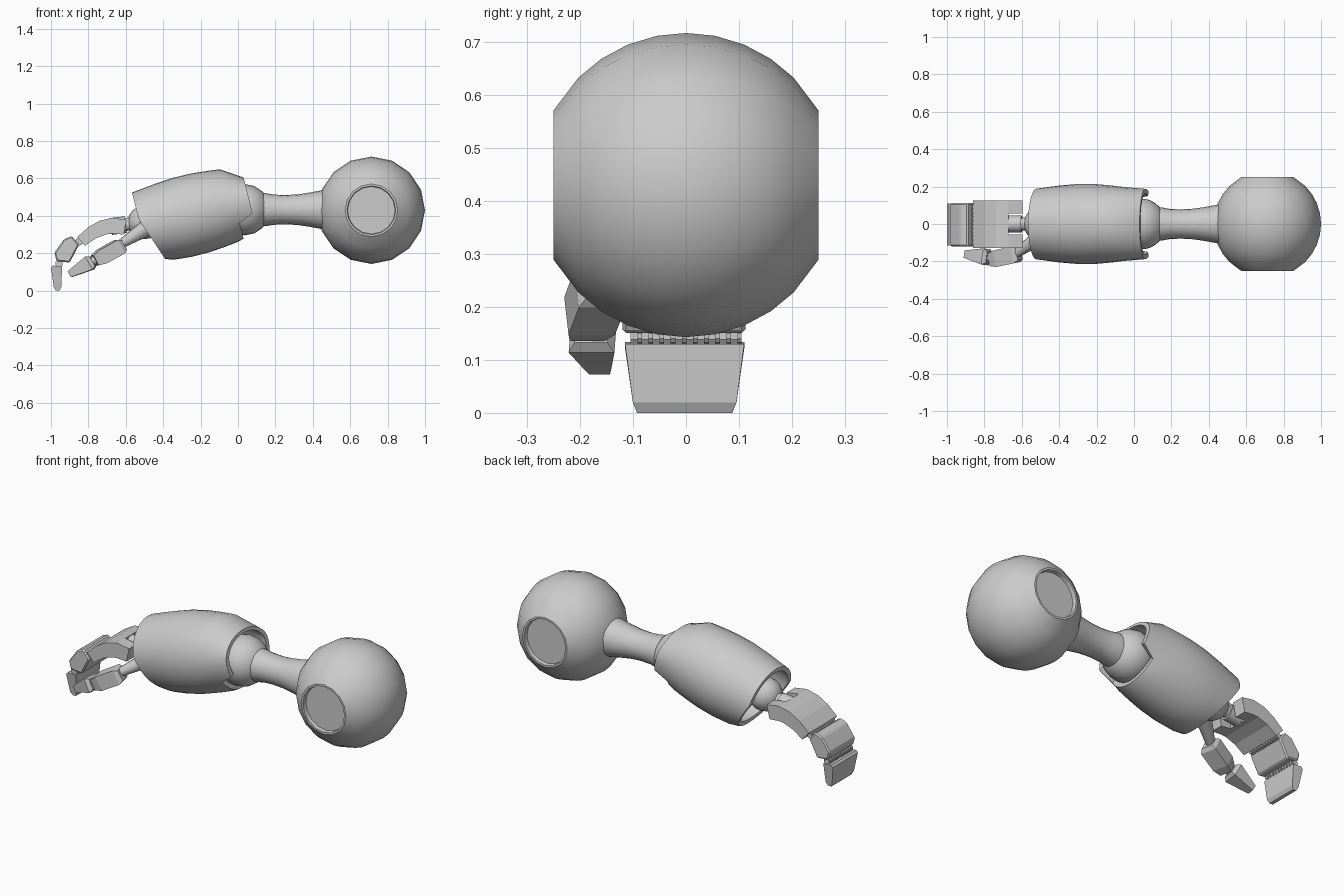
import bpy, math
from math import sin, cos, pi, sqrt
from mathutils import Vector

if "Cube" in bpy.data.objects:
    bpy.data.objects.remove(bpy.data.objects["Cube"])


def make(name, verts, faces, smooth=True, bevel=0):
    me = bpy.data.meshes.new(name)
    me.from_pydata([tuple(v) for v in verts], [], faces)
    import bmesh
    bm = bmesh.new()
    bm.from_mesh(me)
    bmesh.ops.remove_doubles(bm, verts=bm.verts, dist=1e-5)
    bmesh.ops.recalc_face_normals(bm, faces=bm.faces)
    bm.to_mesh(me)
    bm.free()
    ob = bpy.data.objects.new(name, me)
    bpy.context.collection.objects.link(ob)
    if smooth:
        me.polygons.foreach_set("use_smooth", [True] * len(me.polygons))
        me.set_sharp_from_angle(angle=math.radians(35))
    if bevel:
        m = ob.modifiers.new("edge", 'BEVEL')
        m.width, m.segments = bevel, 1
    return ob


def ring_faces(rows, n, closed=False):
    faces = []
    for i in range(rows if closed else rows - 1):
        a, b = i * n, ((i + 1) % rows) * n
        faces += [(a + j, a + (j + 1) % n, b + (j + 1) % n, b + j) for j in range(n)]
    return faces


def lathe(name, profile, origin, axis, n=16, phase=0.0, smooth=True, flat=1.0):
    """Revolve (distance along axis, radius) pairs about an axis."""
    o, a = Vector(origin), Vector(axis).normalized()
    side = a.cross(Vector((0, 0, 1))).normalized()
    up = side.cross(a)
    verts = []
    for t, r in profile:
        for j in range(n):
            w = 2 * pi * j / n + phase
            verts.append(o + a * t + up * r * cos(w) + side * r * sin(w) * flat)
    faces = ring_faces(len(profile), n)
    last = (len(profile) - 1) * n
    faces += [tuple(range(n)), tuple(range(last, last + n))]
    return make(name, verts, faces, smooth)


def ball(name, c, r, axis, limit=80, n=16):
    prof = [(r * sin(math.radians(d)), r * cos(math.radians(d)))
            for d in [limit * k / 6 for k in range(-6, 7)]]
    return lathe(name, prof, c, axis, n)


def slab(name, pts, y0, y1, bevel=0.007):
    """Extrude an x-z outline across y; a third value narrows that point."""
    mid, half, n = (y0 + y1) / 2, (y1 - y0) / 2, len(pts)
    verts = [(p[0], mid + s * half * (p[2] if len(p) > 2 else 1), p[1])
             for s in (-1, 1) for p in pts]
    faces = ring_faces(2, n) + [tuple(range(n)), tuple(range(n, 2 * n))]
    return make(name, verts, faces, False, bevel)


def rod(name, p, q, r0, r1):
    d = Vector(q) - Vector(p)
    return lathe(name, [(0, r0), (d.length, r1)], p, d, 12)


# Shoulder: ball cut flat at both sides with recessed discs
R, prof = 0.287, []
for y in (0, 0.055, 0.11, 0.16, 0.203, 0.25):
    prof.append((y, sqrt(R * R - y * y)))
prof += [(0.25, 0.13), (0.228, 0.127)]
prof = [(-t, r) for t, r in reversed(prof[1:])] + prof
lathe("shoulder_ball", prof, (0.713, 0, 0.43), (0, 1, 0))

# Upper arm bar, flared at both ends
lathe("upper_arm", [(0.08, 0.09), (0.15, 0.088), (0.19, 0.081), (0.25, 0.078),
                    (0.32, 0.082), (0.38, 0.091), (0.46, 0.106)],
      (0, 0, 0.433), (1, 0, 0), 20)
ball("elbow_ball", (0.035, 0, 0.433), 0.137, (0, 1, 0))

# Forearm shell: hollow tilted barrel with stepped elbow rim, slanted wrist rim
N = 32
origin, U, V = Vector((-0.2, 0, 0.42)), Vector((0.97, 0, 0.243)), Vector((-0.243, 0, 0.97))


def wrist_u(v):
    return -0.33 if v > 0.04 else -0.33 + 0.085 * (0.04 - v) / 0.236


def elbow_u(v):
    return 0.268 if v > -0.075 else 0.188


stations = [(wrist_u, 0.191, 1), (-0.2, 0.206, 1), (-0.1, 0.214, 1), (0, 0.213, 1),
            (0.08, 0.206, 1), (0.155, 0.197, 1), (elbow_u, 0.188, 0.66)]
verts = []
for shrink, rows in ((0, stations), (0.026, stations[::-1])):
    for u, r, top in rows:
        for j in range(N):
            w = 2 * pi * j / N
            v0 = r * cos(w) * (top if cos(w) > 0 else 1.03)
            k = (r - shrink) / r
            uu = u(v0) if callable(u) else u
            verts.append(origin + U * uu + V * v0 * k + Vector((0, r * k * sin(w), 0)))
make("forearm_shell", verts, ring_faces(len(stations) * 2, N, True))

# Wrist: ball, shaft and collar
ball("wrist_ball", (-0.5, 0, 0.365), 0.09, (0, 1, 0))
rod("wrist_shaft", (-0.55, 0, 0.36), (-0.67, 0, 0.345), 0.035, 0.035)
rod("wrist_collar", (-0.6, 0, 0.353), (-0.68, 0, 0.343), 0.045, 0.045)

# Palm: curved plate with a fork straddling the wrist
slab("palm", [(-0.86, 0.287), (-0.80, 0.34), (-0.74, 0.374), (-0.67, 0.39),
              (-0.67, 0.305), (-0.70, 0.302), (-0.76, 0.28), (-0.818, 0.24)], -0.128, 0.125, 0)
for name, y0, y1 in (("palm_prong_left", 0.055, 0.125), ("palm_prong_right", -0.128, -0.055)):
    slab(name, [(-0.67, 0.39), (-0.595, 0.378), (-0.612, 0.30), (-0.67, 0.305)], y0, y1, 0)

# Finger plates
slab("finger_middle", [(-0.982, 0.203), (-0.93, 0.276), (-0.888, 0.292), (-0.85, 0.245),
                       (-0.9, 0.15), (-0.97, 0.158)], -0.12, 0.112)
slab("finger_tip", [(-1.0, 0.122), (-0.99, 0.134), (-0.94, 0.13), (-0.945, 0.02, 0.87),
                    (-0.955, 0, 0.8), (-0.975, 0, 0.8), (-0.985, 0.02, 0.87)], -0.115, 0.11, 0)

# Ribbed knuckle hinges
for name, x, z in (("palm_knuckle", -0.85, 0.262), ("tip_knuckle", -0.957, 0.145)):
    ribs = []
    for k in range(10):
        y = -0.105 + 0.021 * k
        ribs += [(y, 0.021), (y + 0.014, 0.021), (y + 0.014, 0.015), (y + 0.021, 0.015)]
    lathe(name, ribs, (x, 0, z), (0, 1, 0), 10)

# Thumb: tapered stalk, two faceted blocks, small hinge
rod("thumb_stalk", (-0.49, -0.06, 0.335), (-0.64, -0.165, 0.24), 0.046, 0.022)
for name, p, q, r0, r1 in (
        ("thumb_base", (-0.615, -0.158, 0.245), (-0.765, -0.19, 0.162), 0.052, 0.05),
        ("thumb_tip", (-0.775, -0.178, 0.158), (-0.9, -0.162, 0.088), 0.05, 0.03)):
    d = Vector(q) - Vector(p)
    L = d.length
    lathe(name, [(0, r0 * 0.8), (0.02, r0 * 1.12), (L * 0.75, r1 * 1.15), (L, r1 * 0.85)],
          p, d, 4, pi / 4, False, 1.1)
rod("thumb_hinge", (-0.75, -0.185, 0.17), (-0.79, -0.178, 0.15), 0.024, 0.024)
